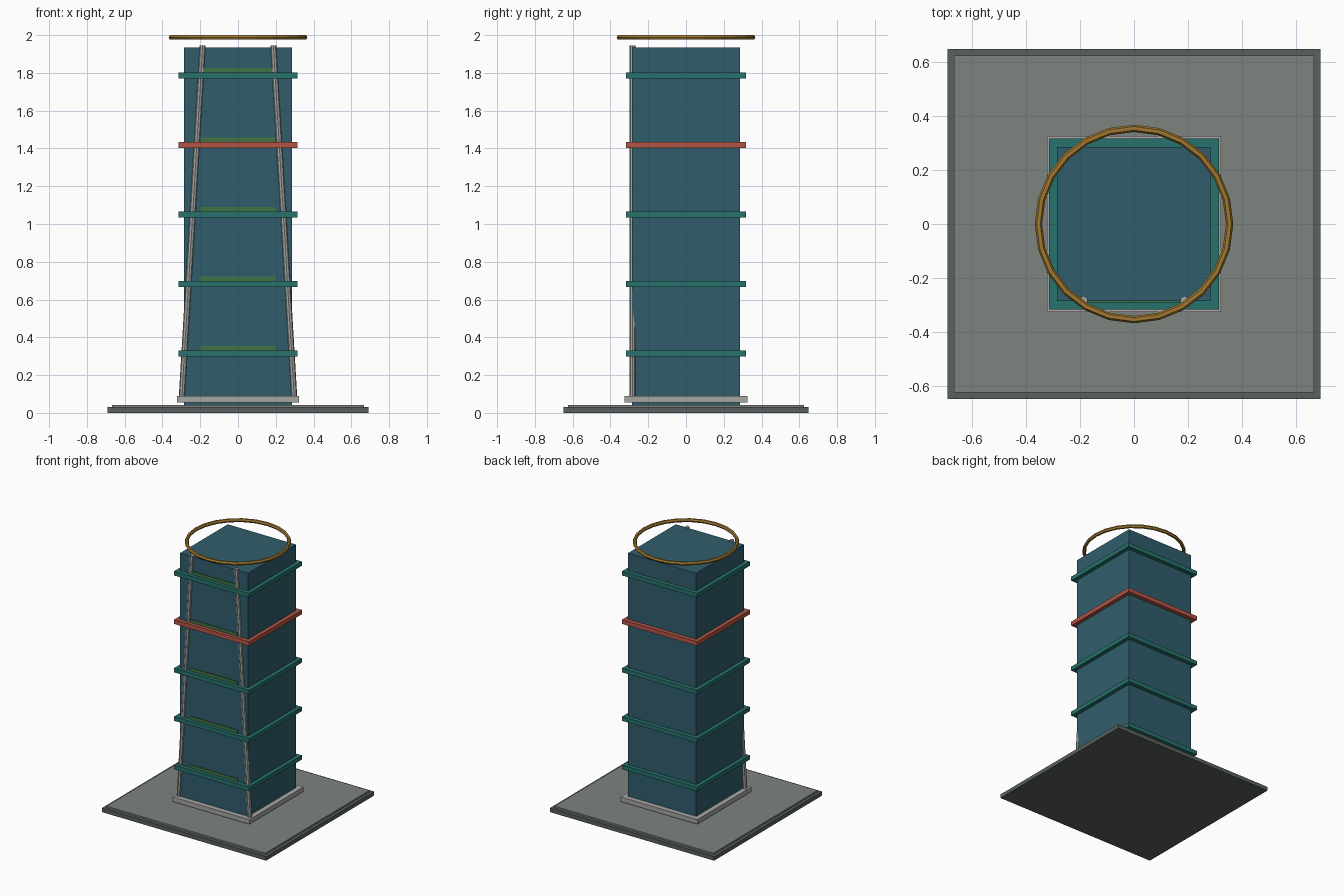
import bpy
from mathutils import Vector

if "Cube" in bpy.data.objects:
    bpy.data.objects.remove(bpy.data.objects["Cube"])


def material(name, r, g, b):
    m = bpy.data.materials.new(name)
    m.diffuse_color = (r, g, b, 1)
    m.use_nodes = True
    m.node_tree.nodes["Principled BSDF"].inputs["Base Color"].default_value = m.diffuse_color
    return m


TEAL_GLASS = material("blue_glass", 0.03, 0.11, 0.15)
TEAL = material("teal", 0.02, 0.17, 0.15)
RED = material("red", 0.45, 0.09, 0.06)
GREEN = material("green", 0.05, 0.17, 0.06)
GOLD = material("gold", 0.36, 0.19, 0.03)
STONE = material("stone", 0.21, 0.23, 0.21)
DARK_STONE = material("dark_stone", 0.10, 0.12, 0.11)
STEEL = material("steel", 0.38, 0.38, 0.37)


def finish(name, mat):
    ob = bpy.context.object
    ob.name = name
    ob.data.materials.append(mat)
    return ob


def box(name, hx, hy, z0, z1, mat, y=0):
    bpy.ops.mesh.primitive_cube_add(size=1, location=(0, y, (z0 + z1) / 2))
    bpy.context.object.scale = (2 * hx, 2 * hy, z1 - z0)
    bpy.ops.object.transform_apply(location=False, rotation=False, scale=True)
    return finish(name, mat)


def rod(name, a, b, radius, mat):
    a, b = Vector(a), Vector(b)
    d = b - a
    bpy.ops.mesh.primitive_cylinder_add(
        vertices=8, radius=radius, depth=d.length, location=(a + b) / 2,
        rotation=d.to_track_quat('Z', 'Y').to_euler())
    return finish(name, mat)


# Ground slab and paving
box("ground_slab", 0.69, 0.648, 0, 0.03, DARK_STONE)
box("paving", 0.667, 0.624, 0.03, 0.042, STONE)

# Tower body and plinth
box("tower_body", 0.286, 0.286, 0.04, 1.935, TEAL_GLASS)
box("plinth", 0.323, 0.325, 0.055, 0.09, STEEL)

# Floor bands, each with a planting strip on the front face
for i in range(5):
    z = 0.315 + i * 0.3677
    box(f"floor_band_{i + 1}", 0.315, 0.317, z - 0.016, z + 0.016,
        RED if i == 3 else TEAL)
    box(f"planting_strip_{i + 1}", 0.2, 0.005, z + 0.01, z + 0.04, GREEN, y=-0.286)

# Leaning front struts
for side, s in (("left", -1), ("right", 1)):
    rod(f"front_strut_{side}", (s * 0.299, -0.283, 0.06),
        (s * 0.187, -0.283, 1.945), 0.016, STEEL)

# Roof ring
bpy.ops.mesh.primitive_torus_add(
    major_segments=24, minor_segments=6, major_radius=0.354,
    minor_radius=0.0135, location=(0, 0, 1.988))
finish("roof_ring", GOLD)
